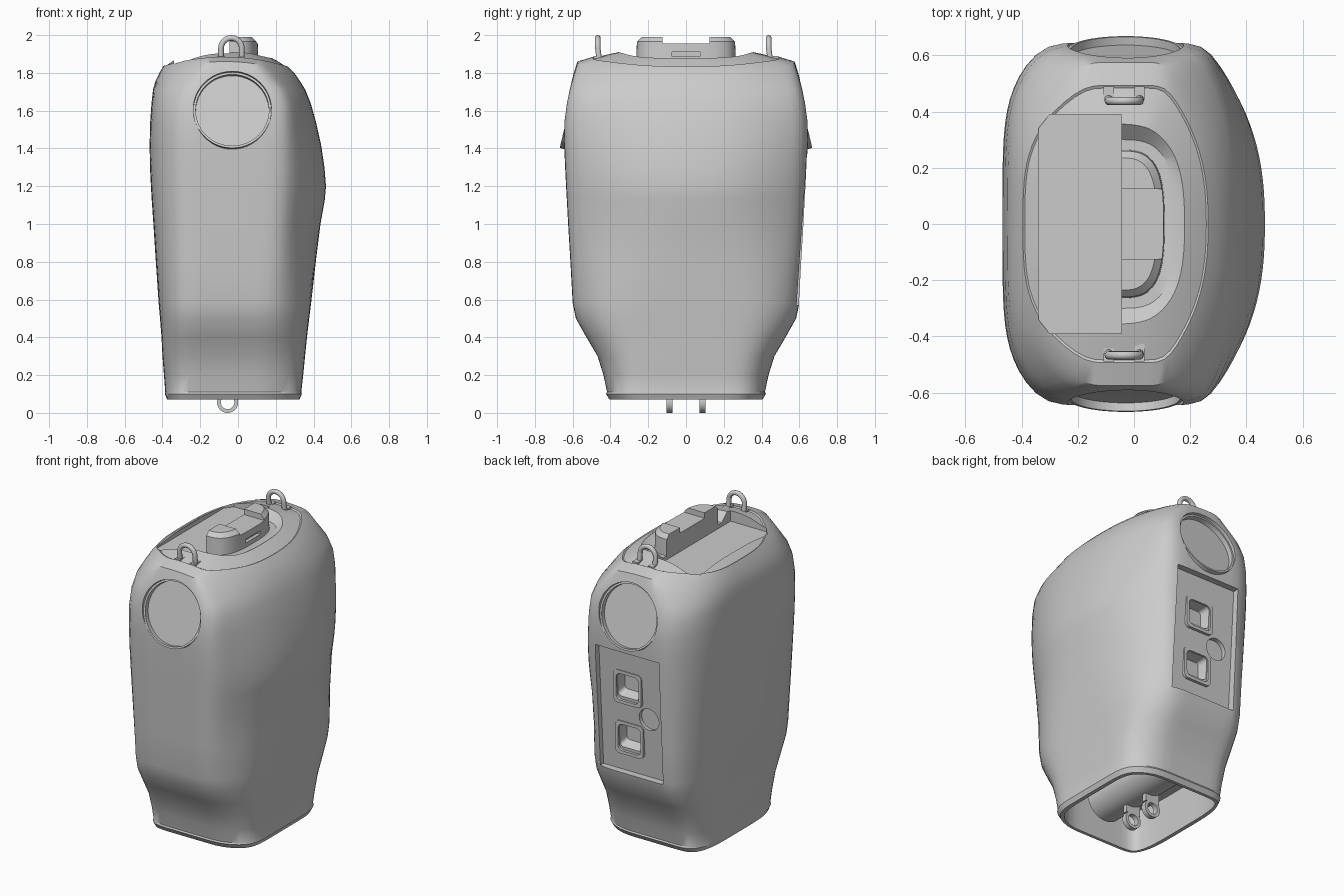
import bpy, bmesh, math
from mathutils import Vector

if "Cube" in bpy.data.objects:
    bpy.data.objects.remove(bpy.data.objects["Cube"])

grey = bpy.data.materials.new("plain grey")
grey.use_nodes = True
grey.diffuse_color = (0.6, 0.6, 0.6, 1)
grey.node_tree.nodes["Principled BSDF"].inputs["Base Color"].default_value = (0.6, 0.6, 0.6, 1)


def loft(name, rings, wrap=False):
    """Skin a list of equal-length rings; cap the ends unless wrapped."""
    bm = bmesh.new()
    rows = [[bm.verts.new(p) for p in ring] for ring in rings]
    n = len(rows[0])
    pairs = list(zip(rows, rows[1:])) + ([(rows[-1], rows[0])] if wrap else [])
    for a, b in pairs:
        for i in range(n):
            j = (i + 1) % n
            bm.faces.new((a[i], a[j], b[j], b[i]))
    if not wrap:
        bm.faces.new(rows[0])
        bm.faces.new(rows[-1])
    bmesh.ops.recalc_face_normals(bm, faces=bm.faces)
    mesh = bpy.data.meshes.new(name)
    bm.to_mesh(mesh)
    bm.free()
    mesh.materials.append(grey)
    obj = bpy.data.objects.new(name, mesh)
    bpy.context.collection.objects.link(obj)
    return obj


def activate(obj):
    bpy.ops.object.select_all(action='DESELECT')
    obj.select_set(True)
    bpy.context.view_layer.objects.active = obj


def cut(target, cutter):
    mod = target.modifiers.new("cut", 'BOOLEAN')
    mod.operation, mod.solver, mod.object = 'DIFFERENCE', 'EXACT', cutter
    activate(target)
    bpy.ops.object.modifier_apply(modifier=mod.name)
    bpy.data.objects.remove(cutter)


def smooth(obj, angle=35):
    activate(obj)
    bpy.ops.object.shade_smooth_by_angle(angle=math.radians(angle))


def box(name, x0, x1, y0, y1, z0, z1):
    return loft(name, [[(x0, y0, z), (x1, y0, z), (x1, y1, z), (x0, y1, z)] for z in (z0, z1)])


def circle(center, axis, r, n=48):
    """Ring of points around an axis lying in the yz plane."""
    u = Vector((1, 0, 0))
    v = Vector(axis).normalized().cross(u)
    return [Vector(center) + r * (u * math.cos(a) + v * math.sin(a))
            for a in (2 * math.pi * i / n for i in range(n))]


def lathe(name, center, axis, profile, wrap=False):
    axis = Vector(axis).normalized()
    return loft(name, [circle(Vector(center) + axis * d, axis, r) for r, d in profile], wrap)


def rounded(cx, cz, w, h, r, y):
    """Rounded rectangle facing the back."""
    pts = []
    for k, (sx, sz) in enumerate(((1, 1), (-1, 1), (-1, -1), (1, -1))):
        for i in range(6):
            a = math.pi / 2 * (k + i / 5)
            pts.append((cx + sx * (w - r) + r * math.cos(a), y, cz + sz * (h - r) + r * math.sin(a)))
    return pts


def body_ring(z, x0, x1, y, inset=0.0):
    """Flat ends, a full curve on the +x side and a boxy curve on the -x side."""
    k = min(1, max(0, (z - 1.6) / 0.27))
    arch = max(0.5, math.sqrt(1 - k * k))
    left, right = -0.03 - 0.28 * arch, -0.03 + (0.195 + 0.065 * min(z, 1.3)) * arch
    x0, x1, y = x0 + inset, x1 - inset, y - inset
    power = 2.5 + 5 * min(1, max(0, (0.9 - z) / 0.8))
    droop = 0.05 * min(1, max(0, (z - 1.7) / 0.16))
    pts = []
    for i in range(32):
        t = i / 16 - 1
        pts.append((right + (x1 - right) * (1 - abs(t) ** power), y * t))
    pts += [(right + (left - right) * i / 10, y) for i in range(10)]
    for i in range(32):
        t = 1 - i / 16
        pts.append((left + (x0 - left) * (1 - abs(t) ** (5 - 1.5 * k)), y * t))
    pts += [(left + (right - left) * i / 10, -y) for i in range(10)]
    for _ in range(2):
        n = len(pts)
        pts = [tuple((pts[i - 1][c] + 2 * pts[i][c] + pts[(i + 1) % n][c]) / 4 for c in (0, 1))
               for i in range(n)]
    return [(px, py, z - droop * ((px + 0.07) / 0.33) ** 2) for px, py in pts]


# Main shell: height, -x edge, +x edge, half depth
sections = [
    (0.07, -0.375, 0.325, 0.405), (0.1, -0.387, 0.338, 0.423), (0.11, -0.385, 0.335, 0.418),
    (0.2, -0.392, 0.345, 0.437), (0.3, -0.4, 0.355, 0.468), (0.4, -0.405, 0.365, 0.527),
    (0.5, -0.413, 0.377, 0.583), (0.58, -0.42, 0.387, 0.6), (0.8, -0.435, 0.412, 0.612),
    (1.0, -0.448, 0.437, 0.624), (1.13, -0.457, 0.46, 0.631), (1.2, -0.461, 0.466, 0.635),
    (1.3, -0.466, 0.458, 0.64), (1.42, -0.468, 0.44, 0.645), (1.54, -0.465, 0.413, 0.645),
    (1.64, -0.458, 0.385, 0.632), (1.72, -0.45, 0.357, 0.615), (1.8, -0.435, 0.33, 0.594),
    (1.86, -0.413, 0.3, 0.575), (1.885, -0.395, 0.264, 0.493)]
rings = [body_ring(*s) for s in sections]
rim = rings[-1]
for s in (0.98, 0.85, 0.7, 0.5, 0.3, 0.1):
    crown = []
    for px, py, _ in rim:
        x = -0.07 + (px + 0.07) * s
        crown.append((x, py * s, 1.877 + 0.07 * (1 - s * s) - 0.05 * ((x + 0.07) / 0.33) ** 2))
    rings.append(crown)
shell = loft("main_shell", rings)

# Open underside
cut(shell, loft("cavity", [[(x, y, z) for x, y, _ in body_ring(0.1, -0.385, 0.335, 0.42, 0.035)]
                           for z in (0, 0.34)]))

# Top deck: sunken panel beside a shallow bowl that holds the raised housing
panel = [(-0.045, -0.39), (-0.045, 0.39), (-0.3, 0.39), (-0.34, 0.34), (-0.34, -0.34), (-0.3, -0.39)]
cut(shell, loft("panel_cutter", [[(x, y, z) for x, y in panel] for z in (1.835, 2.1)]))


def half_oval(depth, half, z, power=5):
    """Half of a rounded oval with its straight side beside the sunken panel."""
    pts = []
    for i in range(41):
        a = math.pi * (i / 40 - 0.5)
        pts.append((-0.045 + depth * math.cos(a) ** (2 / power) if 0 < i < 40 else -0.045,
                    half * math.copysign(abs(math.sin(a)) ** (2 / power), a), z))
    return pts


cut(shell, loft("bowl_cutter", [half_oval(0.19, 0.3, 1.86, 3), half_oval(0.36, 0.4, 1.95, 2.2)]))
housing = loft("top_housing", [half_oval(0.155, 0.265, 1.82, 3), half_oval(0.15, 0.26, 1.965, 3),
                               half_oval(0.125, 0.235, 1.99, 3)])
cut(housing, box("saddle_cutter", -0.2, 0.3, -0.125, 0.125, 1.955, 2.1))
cut(housing, box("slot_cutter", 0.085, 0.3, -0.075, 0.075, 1.888, 1.91))
smooth(housing, 25)

# Tilted round windows on both ends
for side, label in ((-1, "front"), (1, "back")):
    center, axis = (-0.03, side * 0.621, 1.603), (0, side * 0.38, 0.09)
    cut(shell, lathe("window_cutter", center, axis, [(0.207, -0.03), (0.207, 0.2)]))
    window = lathe(label + "_window", center, axis,
                   [(0.206, -0.1), (0.206, 0), (0.194, 0), (0.194, -0.035)])
    smooth(window)

# Recessed back panel with two hand pockets and a round catch
cut(shell, loft("back_cutter", [[(-0.255, y, z), (0.2, y, z), (0.2, 0.8, z), (-0.255, 0.8, z)]
                                for y, z in ((0.553, 0.57), (0.602, 1.37))]))
for label, z in (("upper", 1.12), ("lower", 0.785)):
    y = 0.553 + 0.061 * (z - 0.57)
    cut(shell, loft("pocket_cutter", [rounded(0, z + 0.015, 0.065, 0.055, 0.02, y - 0.06),
                                      rounded(0, z, 0.085, 0.09, 0.03, y + 0.05)]))
    frame = loft(label + "_pocket_frame",
                 [rounded(0, z, w, w + 0.005, 0.03, y + d) for w, d in
                  ((0.1, -0.02), (0.1, 0.012), (0.08, 0.012), (0.08, -0.02))], True)
    smooth(frame)
cut(shell, lathe("catch_cutter", (-0.14, 0.576, 0.95), (0, 1, 0), [(0.07, -0.025), (0.07, 0.05)]))
smooth(shell)

# Lifting loops with their feet
for y, label in ((-0.455, "front"), (0.45, "back")):
    path = [(-0.09, y, 1.84)]
    path += [(-0.035 - 0.055 * math.cos(a), y - 0.012, 1.93 + 0.055 * math.sin(a))
             for a in (math.pi * i / 12 for i in range(13))]
    path.append((0.02, y, 1.84))
    curve = bpy.data.curves.new(label + "_loop", 'CURVE')
    curve.dimensions, curve.bevel_depth, curve.bevel_resolution = '3D', 0.015, 3
    spline = curve.splines.new('POLY')
    spline.points.add(len(path) - 1)
    for point, co in zip(spline.points, path):
        point.co = (*co, 1)
    curve.materials.append(grey)
    bpy.context.collection.objects.link(bpy.data.objects.new(label + "_loop", curve))
    for x, hand in ((-0.09, "right"), (0.02, "left")):
        box(f"{label}_{hand}_loop_foot", x - 0.018, x + 0.018, y - 0.035, y + 0.04, 1.85, 1.89)

# Underside drum and hanging lugs
smooth(lathe("drum", (-0.03, 0, 0.27), (0, 1, 0), [(0.13, -0.3), (0.13, 0.3)]))
for side, label in ((-1, "front"), (1, "back")):
    y = side * 0.087
    lug = lathe(label + "_lug", (-0.055, y, 0.056), (0, 1, 0),
                [(0.056, -0.016), (0.056, 0.016), (0.036, 0.016), (0.036, -0.016)], True)
    smooth(lug)
    box(label + "_lug_plate", -0.105, -0.005, y - 0.015, y + 0.015, 0.095, 0.2)
